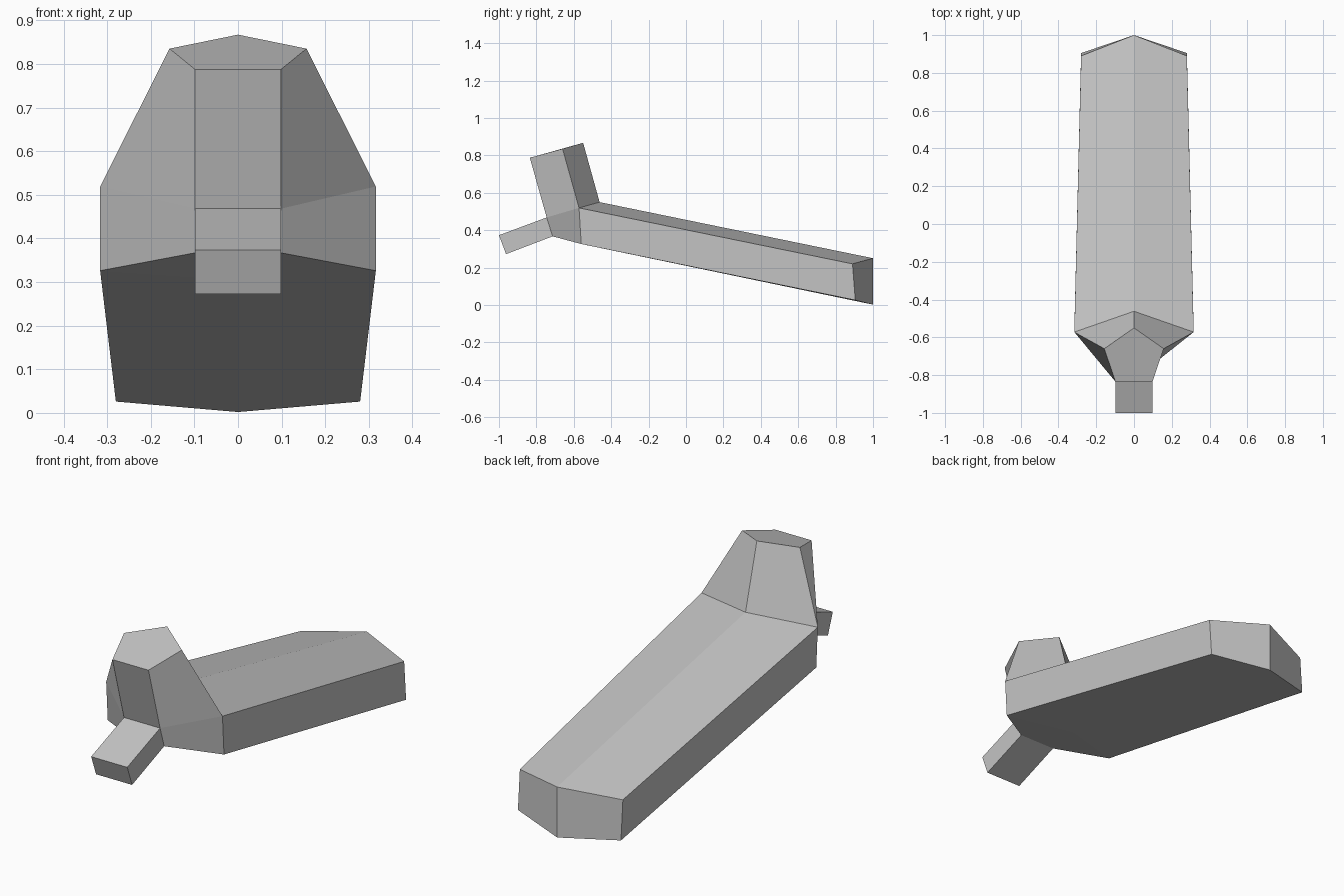
import bpy
import bmesh

if "Cube" in bpy.data.objects:
    bpy.data.objects.remove(bpy.data.objects["Cube"])

grey = bpy.data.materials.new("plain grey")
grey.diffuse_color = (0.55, 0.55, 0.55, 1)
grey.use_nodes = True
grey.node_tree.nodes["Principled BSDF"].inputs["Base Color"].default_value = grey.diffuse_color

bm = bmesh.new()


def ring(points):
    return [bm.verts.new(p) for p in points]


def pentagon(front, side, back):
    """Mirrored five-sided section: front pair, side pair, one back point."""
    (ax, ay, az), (bx, by, bz), (cy, cz) = front, side, back
    return ring([(-ax, ay, az), (ax, ay, az), (bx, by, bz), (0, cy, cz), (-bx, by, bz)])


def bridge(lower, upper, skip=()):
    n = len(lower)
    for i in range(n):
        if i not in skip:
            j = (i + 1) % n
            bm.faces.new((lower[i], lower[j], upper[j], upper[i]))


# Head: five-sided block whose front and back openings lead into prong and bar
bottom = pentagon((0.098, -0.713, 0.367), (0.316, -0.56, 0.326), (-0.45, 0.304))
middle = pentagon((0.098, -0.745, 0.468), (0.316, -0.572, 0.519), (-0.462, 0.55))
top = pentagon((0.098, -0.835, 0.787), (0.157, -0.66, 0.835), (-0.55, 0.867))
bridge(bottom, middle, skip=(0, 2, 3))
bridge(middle, top)
bm.faces.new(top)
bm.faces.new(bottom[::-1])

# Prong: rectangular stub pointing forward and down
root = [bottom[0], bottom[1], middle[1], middle[0]]
tip = ring([(-0.098, -0.962, 0.272), (0.098, -0.962, 0.272),
            (0.098, -1.0, 0.373), (-0.098, -1.0, 0.373)])
bridge(root, tip)
bm.faces.new(tip)

# Long bar: ridged beam sloping down to a pointed end
start = [middle[2], middle[3], middle[4], bottom[4], bottom[3], bottom[2]]
end = ring([(0.28, 0.89, 0.22), (0, 1.0, 0.25), (-0.28, 0.89, 0.22),
            (-0.28, 0.905, 0.026), (0, 1.0, 0.002), (0.28, 0.905, 0.026)])
bridge(start, end)
bm.faces.new((end[0], end[1], end[4], end[5]))
bm.faces.new((end[1], end[2], end[3], end[4]))

bmesh.ops.recalc_face_normals(bm, faces=bm.faces[:])
mesh = bpy.data.meshes.new("angled_bar")
bm.to_mesh(mesh)
bm.free()
mesh.materials.append(grey)
body = bpy.data.objects.new("angled_bar", mesh)
bpy.context.collection.objects.link(body)
